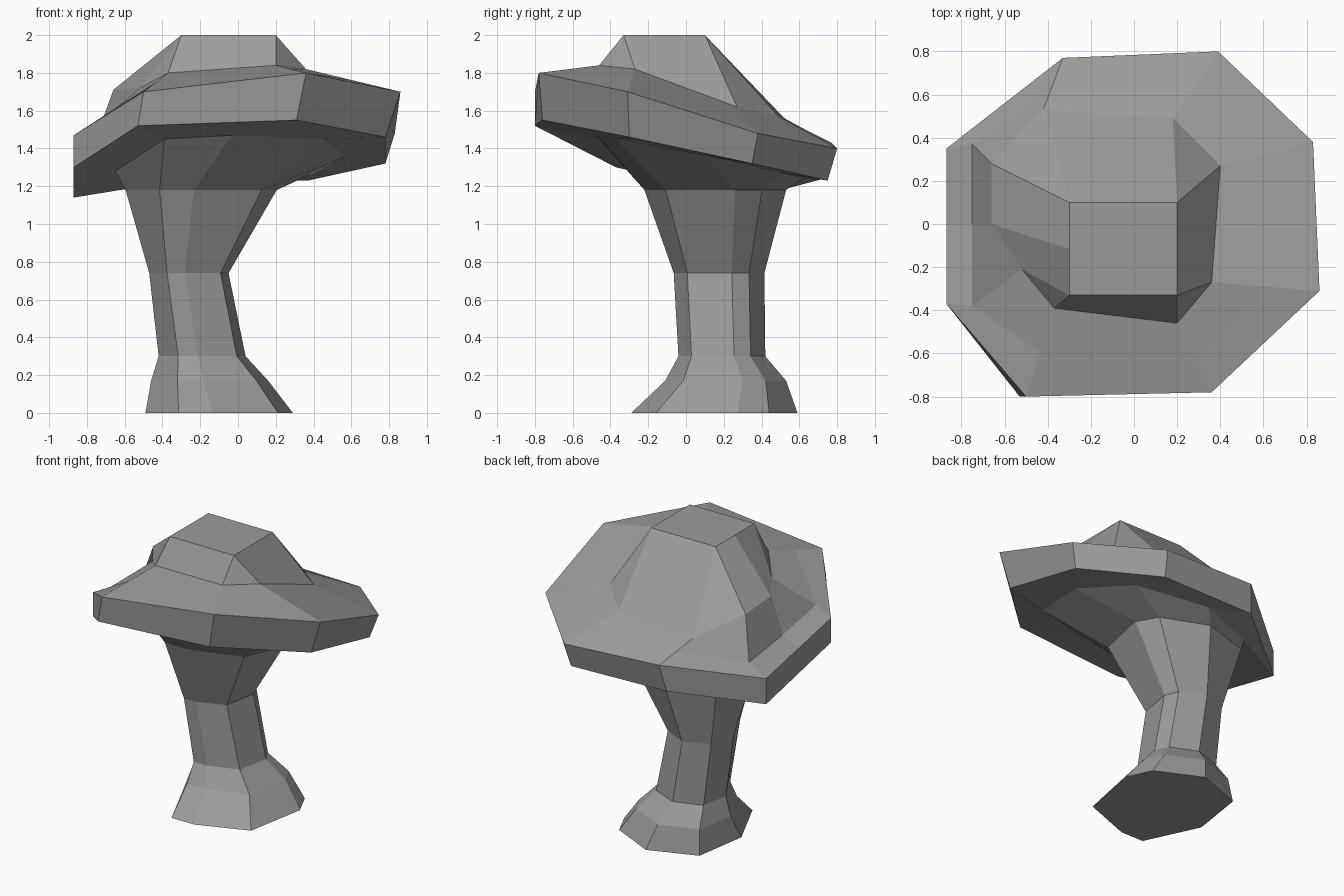
import bpy
import bmesh
from mathutils import Vector

default_cube = bpy.data.objects.get("Cube")
if default_cube:
    bpy.data.objects.remove(default_cube, do_unlink=True)

# Single stone colour
stone = bpy.data.materials.new("grey_stone")
stone.use_nodes = True
stone_colour = (.33, .33, .33, 1)
stone.diffuse_color = stone_colour
stone.node_tree.nodes["Principled BSDF"].inputs["Base Color"].default_value = stone_colour


def with_west_point(points):
    """Turn an eight-corner ring into nine by splitting its west edge."""
    ring = [Vector(point) for point in points]
    ring.insert(-1, (ring[-2] + ring[-1]) / 2)
    return ring


def loft(name, rings, cap_bottom=False, cap_top=False):
    """Skin a stack of matching rings from bottom to top, with flat faces."""
    bm = bmesh.new()
    layers = [[bm.verts.new(point) for point in ring] for ring in rings]
    for lower, upper in zip(layers, layers[1:]):
        count = len(lower)
        for i in range(count):
            following = (i + 1) % count
            bm.faces.new((lower[i], lower[following], upper[following], upper[i]))
    if cap_bottom:
        bm.faces.new(list(reversed(layers[0])))
    if cap_top:
        bm.faces.new(layers[-1])
    bmesh.ops.remove_doubles(bm, verts=bm.verts[:], dist=.001)
    bmesh.ops.dissolve_degenerate(bm, edges=bm.edges[:], dist=.001)
    mesh = bpy.data.meshes.new(name)
    bm.to_mesh(mesh)
    bm.free()
    mesh.materials.append(stone)
    rock_part = bpy.data.objects.new(name, mesh)
    bpy.context.collection.objects.link(rock_part)
    return rock_part


# Irregular stem outline, starting front-left and running anticlockwise
outline = [(-.55, -1), (-.1, -1), (.8, -.7), (1, .28),
           (.8, .66), (0, 1), (-.85, .72), (-1, -.15)]


def stem_ring(height, centre_x, centre_y, half_x, half_y):
    return with_west_point(
        (centre_x + x * half_x, centre_y + y * half_y, height) for x, y in outline)


# Hollow under the cap where the stem flares into it
collar = with_west_point([
    (-.39, -.46, 1.45), (-.03, -.47, 1.47), (.45, -.37, 1.45), (.57, .1, 1.36),
    (.4, .5, 1.27), (-.1, .62, 1.24), (-.5, .5, 1.2), (-.65, 0, 1.28)])

# Lower and upper edges of the tilted cap rim
rim_low = with_west_point([
    (-.53, -.8, 1.52), (.31, -.76, 1.55), (.78, -.3, 1.46), (.78, .35, 1.32),
    (.37, .75, 1.23), (-.36, .73, 1.24), (-.87, .35, 1.14), (-.87, -.37, 1.3)])
rim_high = with_west_point([
    (-.5, -.8, 1.7), (.36, -.78, 1.8), (.86, -.31, 1.7), (.83, .38, 1.48),
    (.39, .8, 1.4), (-.33, .77, 1.43), (-.87, .35, 1.32), (-.87, -.37, 1.47)])

# Foot of the dome and its flat summit
dome = [Vector(point) for point in (
    (-.37, -.39, 1.8), (.2, -.46, 1.84), (.36, -.27, 1.82), (.4, .27, 1.62),
    (.18, .49, 1.57), (-.42, .53, 1.55), (-.66, .28, 1.69), (-.66, 0, 1.71),
    (-.52, -.21, 1.72))]
front_left, front_right = Vector((-.3, -.33, 2)), Vector((.2, -.33, 2))
back_right, back_left = Vector((.2, .1, 2)), Vector((-.3, .1, 2))
summit = [front_left, front_right, front_right, back_right, back_right,
          back_left, back_left, (front_left + back_left) / 2, front_left]

# Slope between rim and dome, with a ledge along the west side
slope = [low.lerp(high, .5) for low, high in zip(rim_high, dome)]
slope[-3:] = [Vector((-.75, .37, 1.41)), Vector((-.75, 0, 1.46)),
              Vector((-.75, -.38, 1.53))]

loft("rock_stem", [
    stem_ring(0, -.1, .15, .39, .44),
    stem_ring(.17, -.15, .21, .31, .32),
    stem_ring(.3, -.19, .19, .23, .23),
    stem_ring(.74, -.26, .175, .21, .24),
    stem_ring(1.18, -.195, .155, .4, .375),
    collar], cap_bottom=True)
loft("rock_cap", [collar, rim_low, rim_high, slope, dome, summit], cap_top=True)
